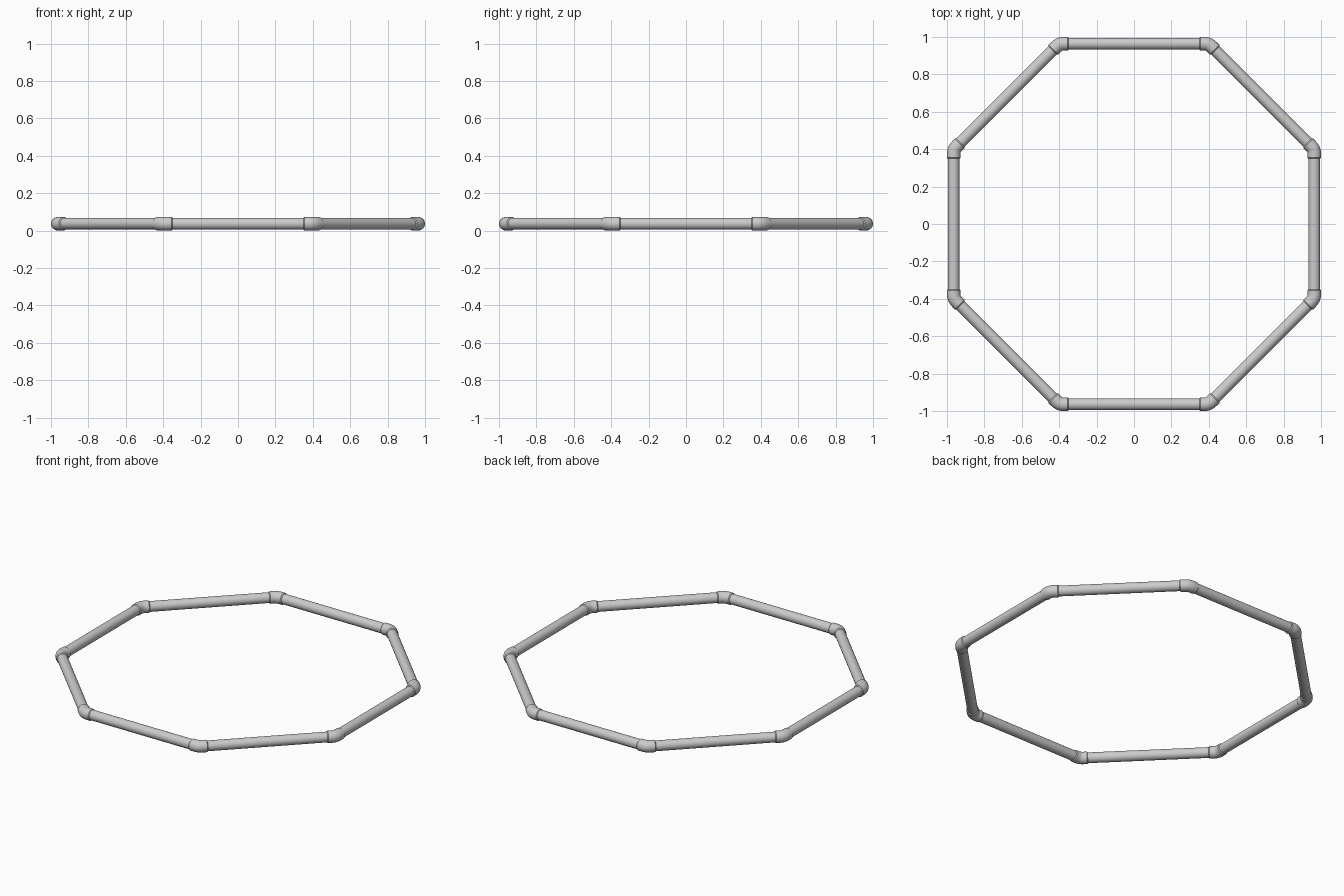
import bpy, bmesh
from math import pi, sin, cos, tan
from mathutils import Vector

if "Cube" in bpy.data.objects:
    bpy.data.objects.remove(bpy.data.objects["Cube"])

APOTHEM, Z = 0.964, 0.037
TUBE_R, JOINT_R = 0.031, 0.036
CORNER = APOTHEM / cos(pi / 8)
SIDES = 32


def sweep(name, path, smooth=40):
    """Closed tube through (point, direction, radius) stations lying in the XY plane."""
    bm = bmesh.new()
    rings = []
    for p, d, r in path:
        n = Vector((d.y, -d.x, 0))
        rings.append([bm.verts.new(p + n * r * cos(a) + Vector((0, 0, r * sin(a))))
                      for a in (2 * pi * i / SIDES for i in range(SIDES))])
    for a, b in zip(rings, rings[1:]):
        for i in range(SIDES):
            j = (i + 1) % SIDES
            bm.faces.new((a[i], a[j], b[j], b[i]))
    bm.faces.new(rings[0])
    bm.faces.new(rings[-1])
    bmesh.ops.recalc_face_normals(bm, faces=bm.faces)
    mesh = bpy.data.meshes.new(name)
    bm.to_mesh(mesh)
    bm.free()
    ob = bpy.data.objects.new(name, mesh)
    bpy.context.collection.objects.link(ob)
    bpy.context.view_layer.objects.active = ob
    ob.select_set(True)
    bpy.ops.object.shade_smooth_by_angle(angle=smooth * pi / 180)
    ob.select_set(False)
    return ob


def corner(k):
    a = pi / 8 + k * pi / 4
    return Vector((CORNER * cos(a), CORNER * sin(a), Z))


for k in range(8):
    c, prev, nxt = corner(k), corner(k - 1), corner(k + 1)
    d0, d1 = (c - prev).normalized(), (nxt - c).normalized()

    # straight tube along one side of the octagon
    sweep(f"side_tube_{k + 1}", [(c + d1 * 0.02, d1, TUBE_R), (nxt - d1 * 0.02, d1, TUBE_R)])

    # elbow sleeve: rounded bend with slightly chamfered ends
    t = 0.022
    rad = t / tan(pi / 8)
    side = Vector((-d0.y, d0.x, 0))
    centre = c - d0 * t + side * rad
    path = [(c - d0 * 0.050, d0, TUBE_R), (c - d0 * 0.045, d0, JOINT_R)]
    for i in range(7):
        a = pi / 4 * i / 6
        path.append((centre + (d0 * sin(a) - side * cos(a)) * rad,
                     d0 * cos(a) + side * sin(a), JOINT_R))
    path += [(c + d1 * 0.045, d1, JOINT_R), (c + d1 * 0.050, d1, TUBE_R)]
    sweep(f"elbow_joint_{k + 1}", path)
